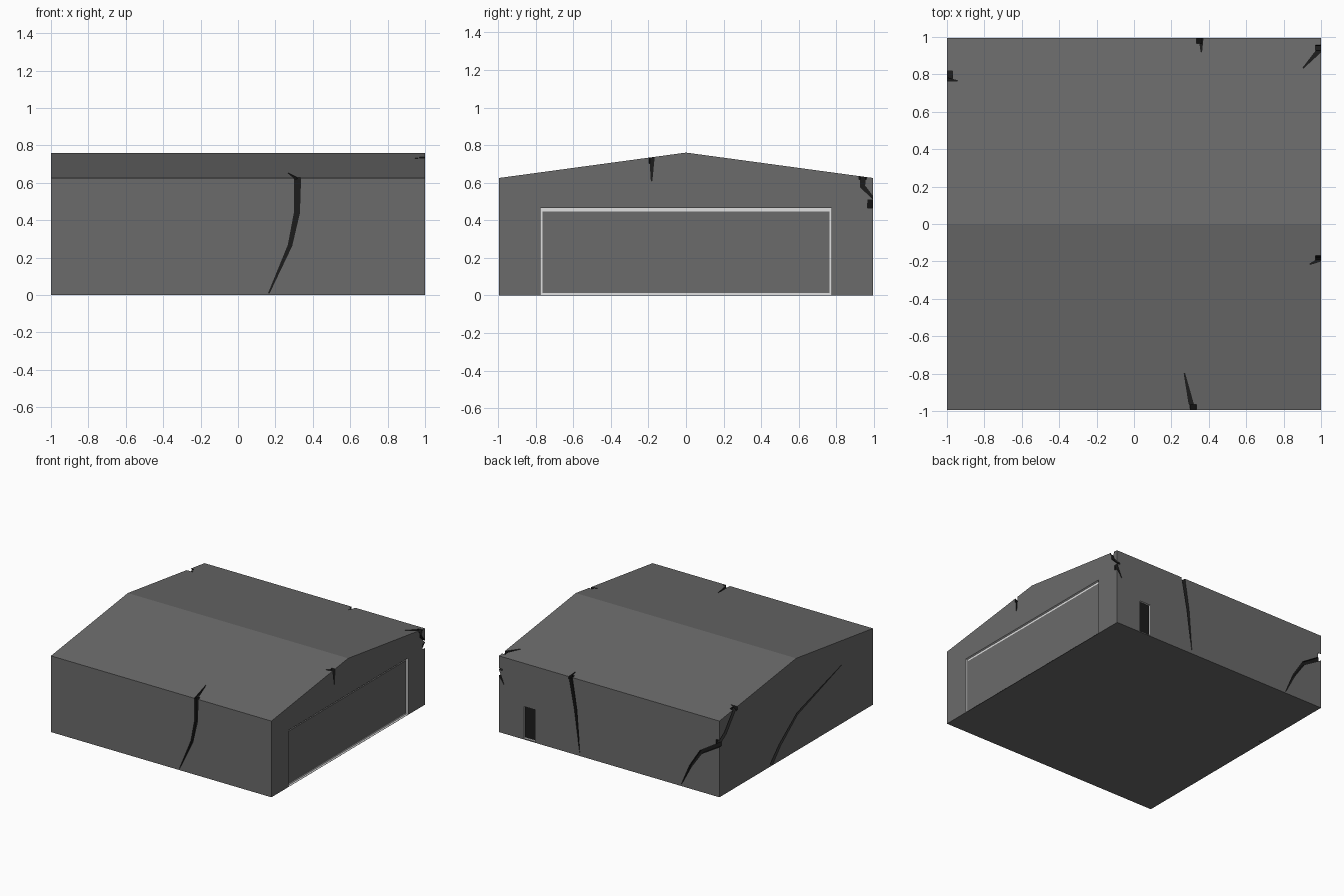
import bpy, bmesh
from mathutils import Vector

if "Cube" in bpy.data.objects:
    bpy.data.objects.remove(bpy.data.objects["Cube"])

HALF_X, HALF_Y, EAVE, RIDGE = 1.0, 0.995, 0.625, 0.76
CRACK_WIDTH, CRACK_DEPTH = 0.033, 0.03


def material(name, grey):
    m = bpy.data.materials.new(name)
    m.diffuse_color = (grey, grey, grey, 1)
    m.use_nodes = True
    m.node_tree.nodes["Principled BSDF"].inputs["Base Color"].default_value = m.diffuse_color
    return m


MATS = [material("grey_wall", 0.145), material("black_crack", 0.012),
        material("light_frame", 0.75)]
WALL, DARK, LIGHT = range(3)
AXES = {"x": lambda a, b, d: (d, a, b),
        "y": lambda a, b, d: (a, d, b),
        "z": lambda a, b, d: (a, b, d)}


def prism(name, axis, outline, lo, hi, mat):
    """Extrude a 2D outline along an axis from lo to hi."""
    put = AXES[axis]
    bm = bmesh.new()
    face = bm.faces.new([bm.verts.new(put(a, b, lo)) for a, b in outline])
    ext = bmesh.ops.extrude_face_region(bm, geom=[face])
    verts = [v for v in ext["geom"] if isinstance(v, bmesh.types.BMVert)]
    bmesh.ops.translate(bm, verts=verts, vec=put(0, 0, hi - lo))
    bmesh.ops.recalc_face_normals(bm, faces=bm.faces)
    for f in bm.faces:
        f.material_index = mat
    me = bpy.data.meshes.new(name)
    bm.to_mesh(me)
    bm.free()
    for m in MATS:
        me.materials.append(m)
    ob = bpy.data.objects.new(name, me)
    bpy.context.collection.objects.link(ob)
    return ob


def rect(a0, b0, a1, b1):
    return [(a0, b0), (a1, b0), (a1, b1), (a0, b1)]


def cut(target, cutter):
    mod = target.modifiers.new("cut", "BOOLEAN")
    mod.operation = "DIFFERENCE"
    mod.solver = "EXACT"
    mod.object = cutter
    bpy.context.view_layer.objects.active = target
    bpy.ops.object.modifier_apply(modifier=mod.name)
    bpy.data.objects.remove(cutter)


def crack(face, *path, taper=True):
    """Cut a jagged groove that widens from its first point."""
    pts = [Vector(p) for p in path]
    last = len(pts) - 1
    left, right = [], []
    for i, p in enumerate(pts):
        t = (pts[min(i + 1, last)] - pts[max(i - 1, 0)]).normalized()
        w = CRACK_WIDTH * ((i / last) ** 0.5 if taper else 1)
        side = Vector((-t.y, t.x)) * max(w, 0.003) / 2
        left.append(p + side)
        right.append(p - side)
    # Depth range follows the face; on the roof it follows the slope
    if face == "roof":
        axis, sign = "z", 1
        level = RIDGE - (RIDGE - EAVE) * abs(pts[0].y) / HALF_Y
    else:
        axis = "y" if face in ("front", "back") else "x"
        sign = 1 if face in ("back", "right") else -1
        level = sign * (HALF_Y if axis == "y" else HALF_X)
    ends = sorted((level - sign * CRACK_DEPTH, level + sign * 0.2))
    cut(shell, prism("cutter", axis, left + right[::-1], *ends, DARK))


# Gabled hangar shell
shell = prism("hangar_shell", "x",
              [(-HALF_Y, 0), (HALF_Y, 0), (HALF_Y, EAVE), (0, RIDGE), (-HALF_Y, EAVE)],
              -HALF_X, HALF_X, WALL)

# Light recesses with door panels set inside
cut(shell, prism("cutter", "x", rect(-0.775, 0.002, 0.775, 0.465), 0.983, 1.1, LIGHT))
cut(shell, prism("cutter", "y", rect(0.675, 0.01, 0.775, 0.27), 0.978, 1.1, LIGHT))
prism("hangar_door", "x", rect(-0.765, 0.014, 0.765, 0.446), 0.982, 0.987, WALL)
prism("back_door", "y", rect(0.677, 0.014, 0.773, 0.268), 0.977, 0.982, DARK)

# Front wall crack and its roof tip
crack("front", (0.165, 0.01), (0.278, 0.265), (0.315, 0.44), (0.32, 0.68))
crack("roof", (0.27, -0.8), (0.325, -1.05))
# Right gable near the ridge
crack("right", (-0.183, 0.61), (-0.18, 0.8))
crack("roof", (0.94, -0.215), (1.05, -0.165))
# Back right corner
crack("roof", (0.905, 0.835), (1.02, 0.96))
crack("right", (1.02, 0.49), (0.94, 0.58), (0.945, 0.68))
crack("back", (0.955, 0.4), (1.03, 0.54))
# Upright crack in the back wall and its roof tip
crack("back", (0.268, 0.03), (0.305, 0.37), (0.36, 0.68))
crack("roof", (0.36, 0.92), (0.358, 1.05))
# Crack wrapping the back left corner
crack("back", (-0.655, 0.015), (-0.736, 0.185), (-0.83, 0.325), (-1.05, 0.46))
crack("left", (1.04, 0.42), (0.92, 0.495), (0.755, 0.7), taper=False)
crack("roof", (-0.945, 0.765), (-1.05, 0.78))
# Left gable
crack("left", (-0.584, 0.48), (-0.013, 0.3), (0.21, 0.13), (0.325, 0.01))
